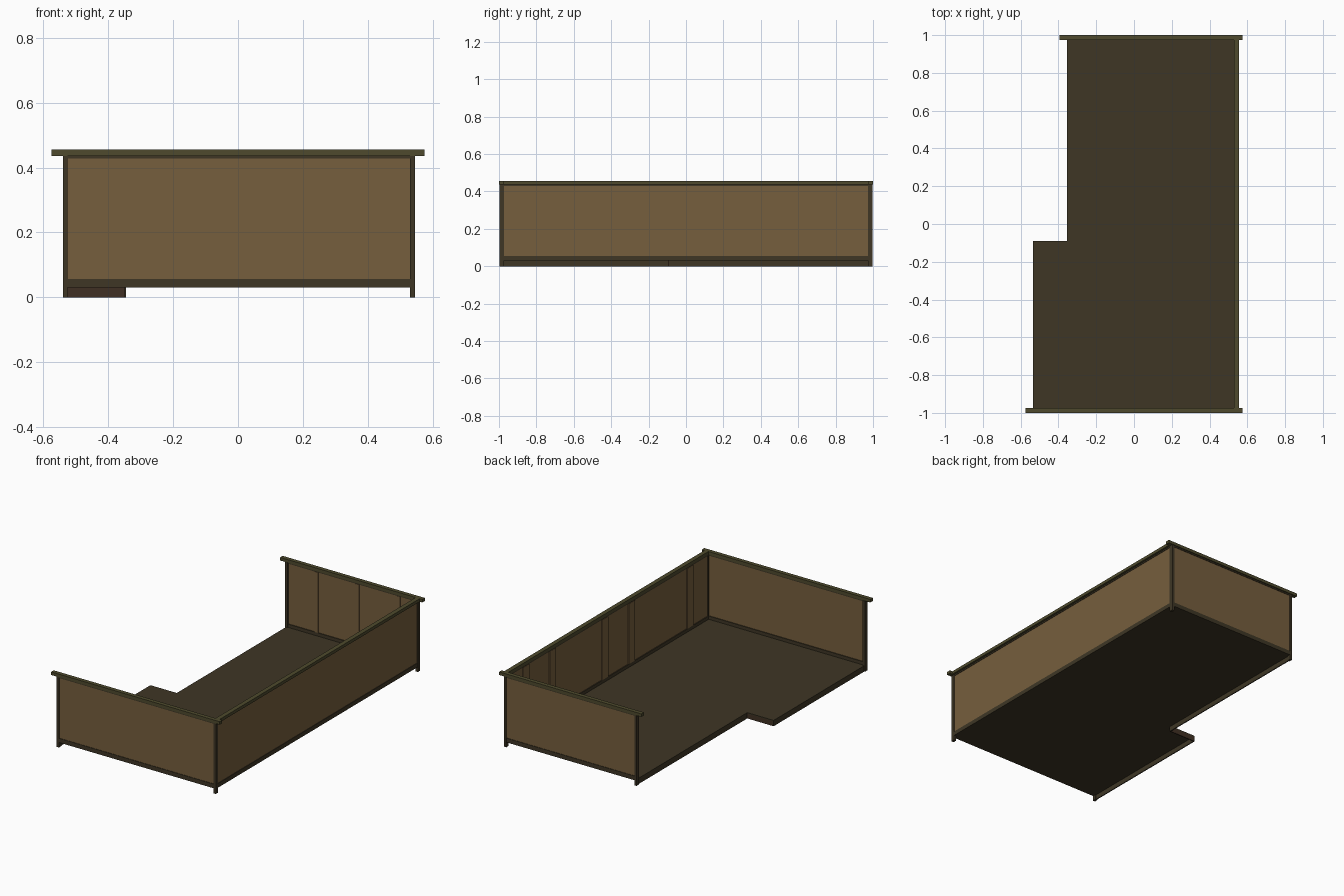
import bpy, bmesh

if "Cube" in bpy.data.objects:
    bpy.data.objects.remove(bpy.data.objects["Cube"])


def srgb(r, g, b):
    return tuple(((c / 255 + 0.055) / 1.055) ** 2.4 for c in (r, g, b)) + (1,)


def material(name, rgb):
    m = bpy.data.materials.new(name)
    m.diffuse_color = srgb(*rgb)
    m.use_nodes = True
    m.node_tree.nodes["Principled BSDF"].inputs["Base Color"].default_value = m.diffuse_color
    return m


PANEL = material("tan board", (118, 94, 61))
FRAME = material("dark olive brown", (62, 54, 37))
RAIL = material("olive rail", (78, 74, 45))
SKIRT = material("dark red brown", (64, 48, 35))


def box(name, x0, x1, y0, y1, z0, z1, mat):
    bm = bmesh.new()
    bmesh.ops.create_cube(bm, size=1)
    for v in bm.verts:
        v.co = (x0 if v.co.x < 0 else x1, y0 if v.co.y < 0 else y1, z0 if v.co.z < 0 else z1)
    me = bpy.data.meshes.new(name)
    bm.to_mesh(me)
    bm.free()
    me.materials.append(mat)
    ob = bpy.data.objects.new(name, me)
    bpy.context.collection.objects.link(ob)
    return ob


# main dimensions
L, NOTCH_X, NOTCH_Y, R = -0.535, -0.355, -0.09, 0.538
Z_FLOOR, Z_SILL, Z_RAIL, Z_TOP = 0.03, 0.056, 0.436, 0.455

# stepped floor: outline extruded upward
outline = [(L, -0.985), (R, -0.985), (R, 0.985), (NOTCH_X, 0.985), (NOTCH_X, NOTCH_Y), (L, NOTCH_Y)]
bm = bmesh.new()
face = bm.faces.new([bm.verts.new((x, y, Z_FLOOR)) for x, y in outline])
up = bmesh.ops.extrude_face_region(bm, geom=[face])
for v in up["geom"]:
    if isinstance(v, bmesh.types.BMVert):
        v.co.z = 0.036
bmesh.ops.recalc_face_normals(bm, faces=bm.faces)
mesh = bpy.data.meshes.new("floor")
bm.to_mesh(mesh)
bm.free()
mesh.materials.append(FRAME)
bpy.context.collection.objects.link(bpy.data.objects.new("floor", mesh))

# skirt boards under the open, stepped edge
t = 0.006
box("skirt_front_part", L, L + t, -0.98, NOTCH_Y, 0, Z_FLOOR, FRAME)
box("skirt_step", L, NOTCH_X + t, NOTCH_Y - t, NOTCH_Y, 0, Z_FLOOR, SKIRT)
box("skirt_back_part", NOTCH_X, NOTCH_X + t, NOTCH_Y, 0.98, 0, Z_FLOOR, FRAME)

# front and back walls: posts, board, sill, lintel, top rail
for side, s, left in (("front", -1, L), ("back", 1, NOTCH_X)):
    def span(a, b):
        return sorted((s * a, s * b))
    box(side + "_left_post", left - 0.005, left + 0.01, *span(0.973, 0.996), 0, Z_RAIL, FRAME)
    box(side + "_right_post", 0.53, 0.546, *span(0.973, 0.996), 0, Z_RAIL, FRAME)
    box(side + "_board", left + 0.01, 0.53, *span(0.983, 0.991), Z_SILL, Z_RAIL - 0.008, PANEL)
    box(side + "_sill", left + 0.01, 0.53, *span(0.978, 0.994), Z_FLOOR, Z_SILL, FRAME)
    box(side + "_lintel", left + 0.01, 0.53, *span(0.98, 0.994), Z_RAIL - 0.008, Z_RAIL, FRAME)
    box(side + "_top_rail", left - 0.04, 0.575, *span(0.975, 1.0), Z_RAIL, Z_TOP, RAIL)

# right wall
box("right_board", 0.535, 0.542, -0.973, 0.973, Z_SILL, Z_RAIL - 0.008, PANEL)
box("right_sill", 0.53, 0.545, -0.973, 0.973, Z_FLOOR, Z_SILL, FRAME)
box("right_lintel", 0.532, 0.545, -0.973, 0.973, Z_RAIL - 0.008, Z_RAIL, FRAME)
box("right_top_rail", 0.53, 0.557, -0.975, 0.975, Z_RAIL, Z_TOP, RAIL)

# upright battens on the inner faces
for i, y in enumerate((-0.8, -0.23, 0.03, 0.54, 0.8)):
    box(f"right_batten_{i}", 0.53, 0.535, y - 0.03, y + 0.03, Z_SILL, Z_RAIL - 0.008, PANEL)
for i, x in enumerate((-0.15, 0.13, 0.41)):
    box(f"back_batten_{i}", x - 0.012, x + 0.012, 0.978, 0.983, Z_SILL, Z_RAIL - 0.008, PANEL)
